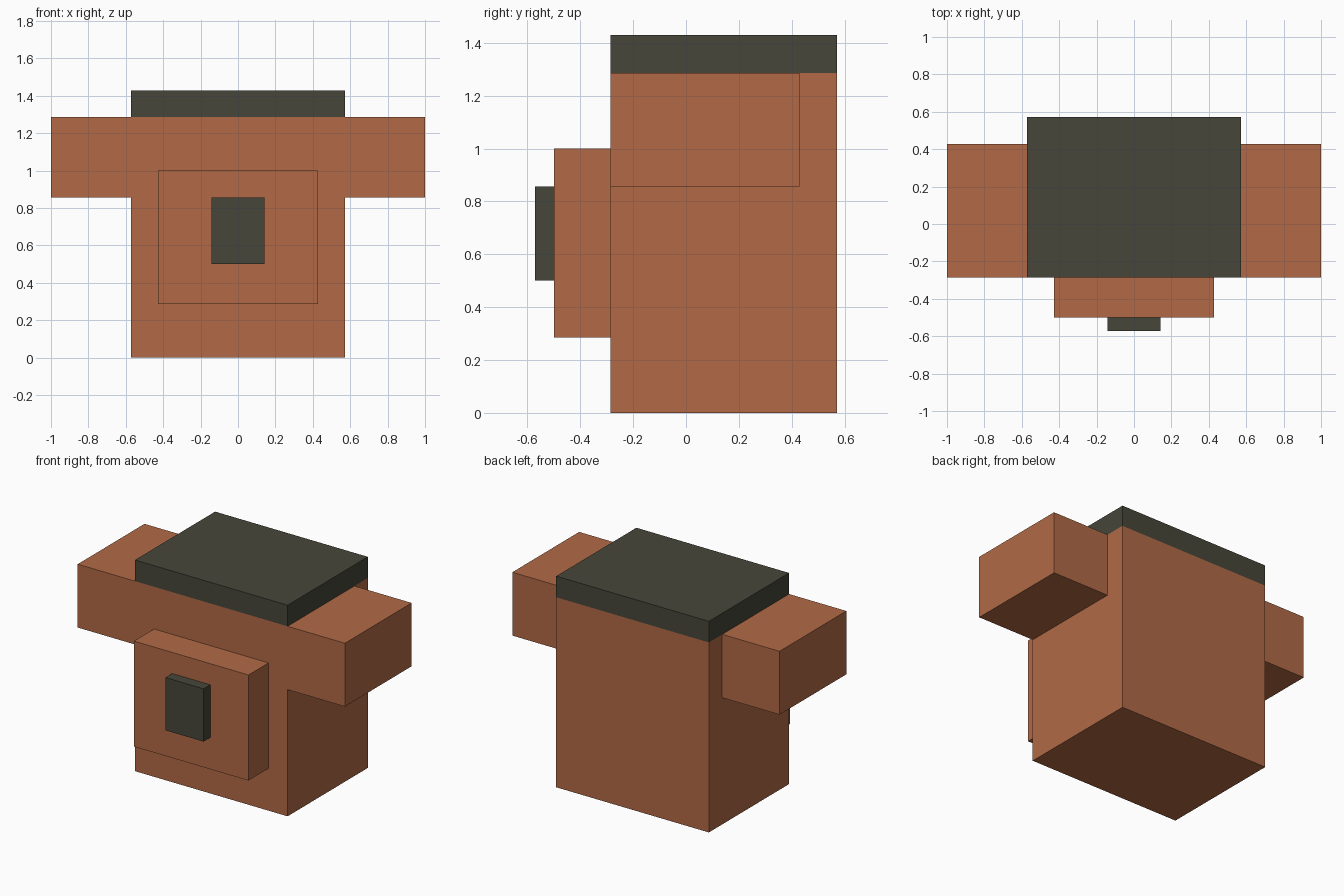
import bpy
from mathutils import Vector

cube = bpy.data.objects.get("Cube")
if cube:
    bpy.data.objects.remove(cube, do_unlink=True)

U = 1 / 14  # modelling grid unit


def make_material(name, rgb):
    mat = bpy.data.materials.new(name)
    mat.use_nodes = True
    color = (*rgb, 1.0)
    mat.diffuse_color = color
    mat.node_tree.nodes["Principled BSDF"].inputs["Base Color"].default_value = color
    return mat


def box(name, low, high, mat):
    """Box between two opposite corners, given in grid units."""
    low, high = Vector(low) * U, Vector(high) * U
    bpy.ops.mesh.primitive_cube_add(size=1, location=(low + high) / 2)
    obj = bpy.context.object
    obj.name = name
    obj.scale = high - low
    bpy.ops.object.transform_apply(location=False, rotation=False, scale=True)
    obj.data.materials.append(mat)
    return obj


orange = make_material("burnt orange", (0.445, 0.144, 0.061))
dark = make_material("dark olive grey", (0.061, 0.061, 0.042))

# Main block and its cap
box("body", (-8, -4, 0), (8, 8, 18), orange)
box("top_cap", (-8, -4, 18), (8, 8, 20), dark)

# Side blocks, flush with the front and the top of the body
box("left_side_block", (8, -4, 12), (14, 6, 18), orange)
box("right_side_block", (-14, -4, 12), (-8, 6, 18), orange)

# Raised front panel with a dark stud
box("front_panel", (-6, -7, 4), (6, -4, 14), orange)
box("front_stud", (-2, -8, 7), (2, -7, 12), dark)
